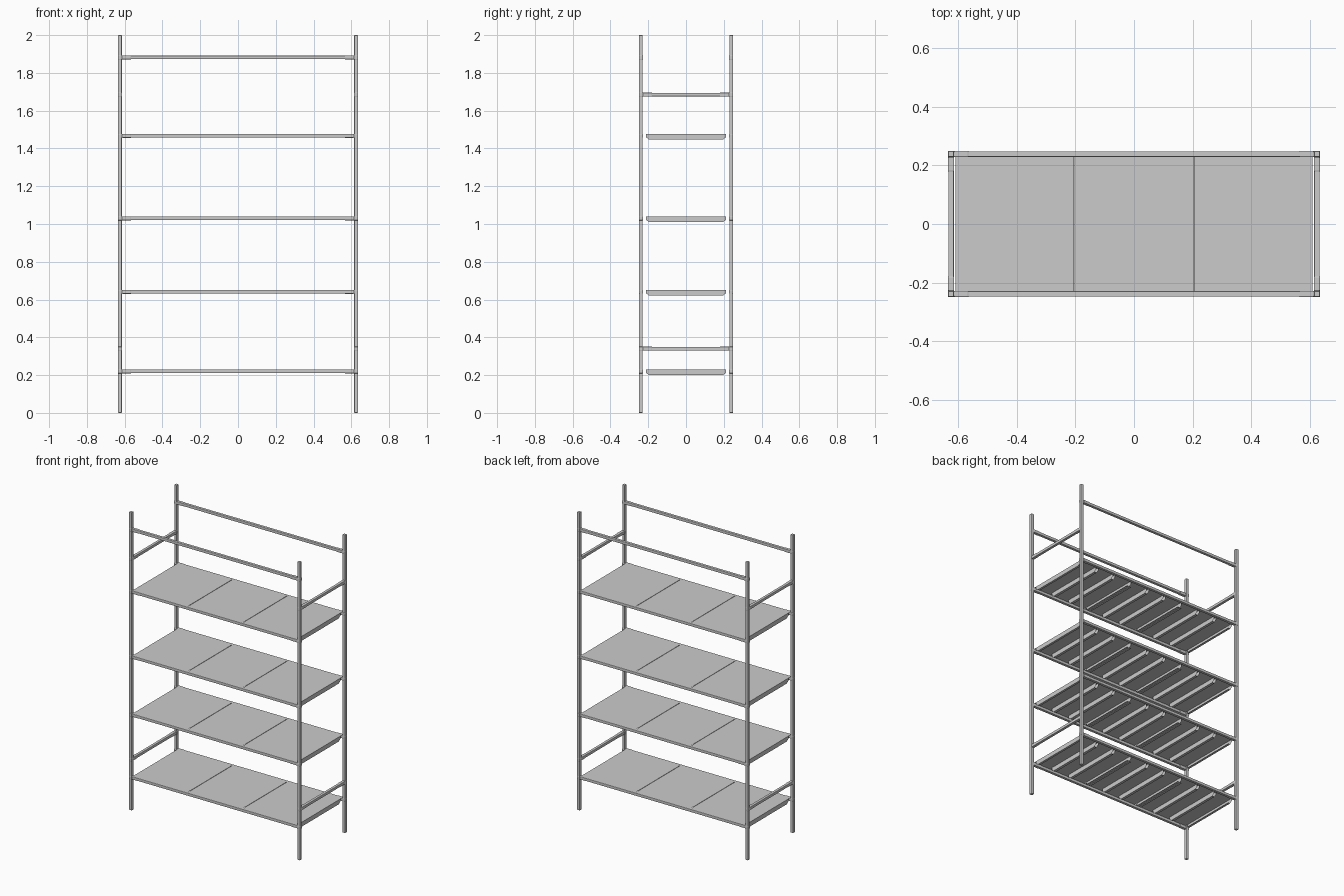
import bpy, bmesh

if "Cube" in bpy.data.objects:
    bpy.data.objects.remove(bpy.data.objects["Cube"])

PX, PY = 0.625, 0.239      # post centres
T = 0.02                   # tube size
SHELVES = [0.22, 0.641, 1.03, 1.467]
TOP_RAIL = 1.882
SIDE_RAILS = [0.34, 1.685]


def box(name, center, size, bevel=0.0):
    bm = bmesh.new()
    bmesh.ops.create_cube(bm, size=1)
    for v in bm.verts:
        v.co = [v.co[i] * size[i] + center[i] for i in range(3)]
    me = bpy.data.meshes.new(name)
    bm.to_mesh(me)
    bm.free()
    ob = bpy.data.objects.new(name, me)
    bpy.context.collection.objects.link(ob)
    if bevel:
        m = ob.modifiers.new("bevel", "BEVEL")
        m.width = bevel
        m.segments = 2
    return ob


def shelf_panel(name, cx, z, width, half_depth):
    """Folded sheet panel: flat top, tapered webs with narrow return lips."""
    bm = bmesh.new()

    def face(*pts):
        bm.faces.new([bm.verts.new(p) for p in pts])

    x0, x1 = cx - width / 2, cx + width / 2
    top, bot = z + 0.0105, z - 0.019
    d = half_depth
    face((x0, -d, top), (x1, -d, top), (x1, d, top), (x0, d, top))

    def web(x, lip):
        a, b = 0.213, 0.197
        face((x, -a, top), (x, a, top), (x, a, bot + 0.012), (x, b, bot),
             (x, -b, bot), (x, -a, bot + 0.012))
        if lip:
            face((x, -b, bot), (x, b, bot), (x + lip, b, bot), (x + lip, -b, bot))

    web(x0, 0.015)
    web(x1, -0.015)
    # stiffening channels underneath
    for k in (-1, 1):
        xr = cx + k * width / 6
        web(xr - 0.009, 0.018)
        web(xr + 0.009, 0)
    me = bpy.data.meshes.new(name)
    bm.to_mesh(me)
    bm.free()
    ob = bpy.data.objects.new(name, me)
    bpy.context.collection.objects.link(ob)


# corner posts
for sx in (-1, 1):
    for sy in (-1, 1):
        box("post", (sx * PX, sy * PY, 1.0), (T, T, 2.0), 0.003)

# long rails with end sleeves and post collars
for z in SHELVES + [TOP_RAIL]:
    for sy in (-1, 1):
        box("long_rail", (0, sy * PY, z), (2 * PX - T, T - 0.001, T - 0.001), 0.003)
        for sx in (-1, 1):
            box("rail_sleeve", (sx * (PX - 0.035), sy * PY, z), (0.05, T + 0.001, T + 0.001), 0.003)
            box("post_collar", (sx * PX, sy * PY, z), (T + 0.002, T + 0.002, T + 0.002), 0.003)

# short side rails
for z in SIDE_RAILS:
    for sx in (-1, 1):
        box("side_rail", (sx * PX, 0, z), (T - 0.001, 2 * PY - T, T - 0.001), 0.003)
        for sy in (-1, 1):
            box("side_sleeve", (sx * PX, sy * (PY - 0.035), z), (T + 0.001, 0.05, T + 0.001), 0.003)
            box("post_collar", (sx * PX, sy * PY, z), (T + 0.002, T + 0.002, T + 0.002), 0.003)

# three panels on each shelf level
for z in SHELVES:
    for i in (-1, 0, 1):
        shelf_panel("shelf_panel", i * 0.408, z, 0.405, 0.238)
